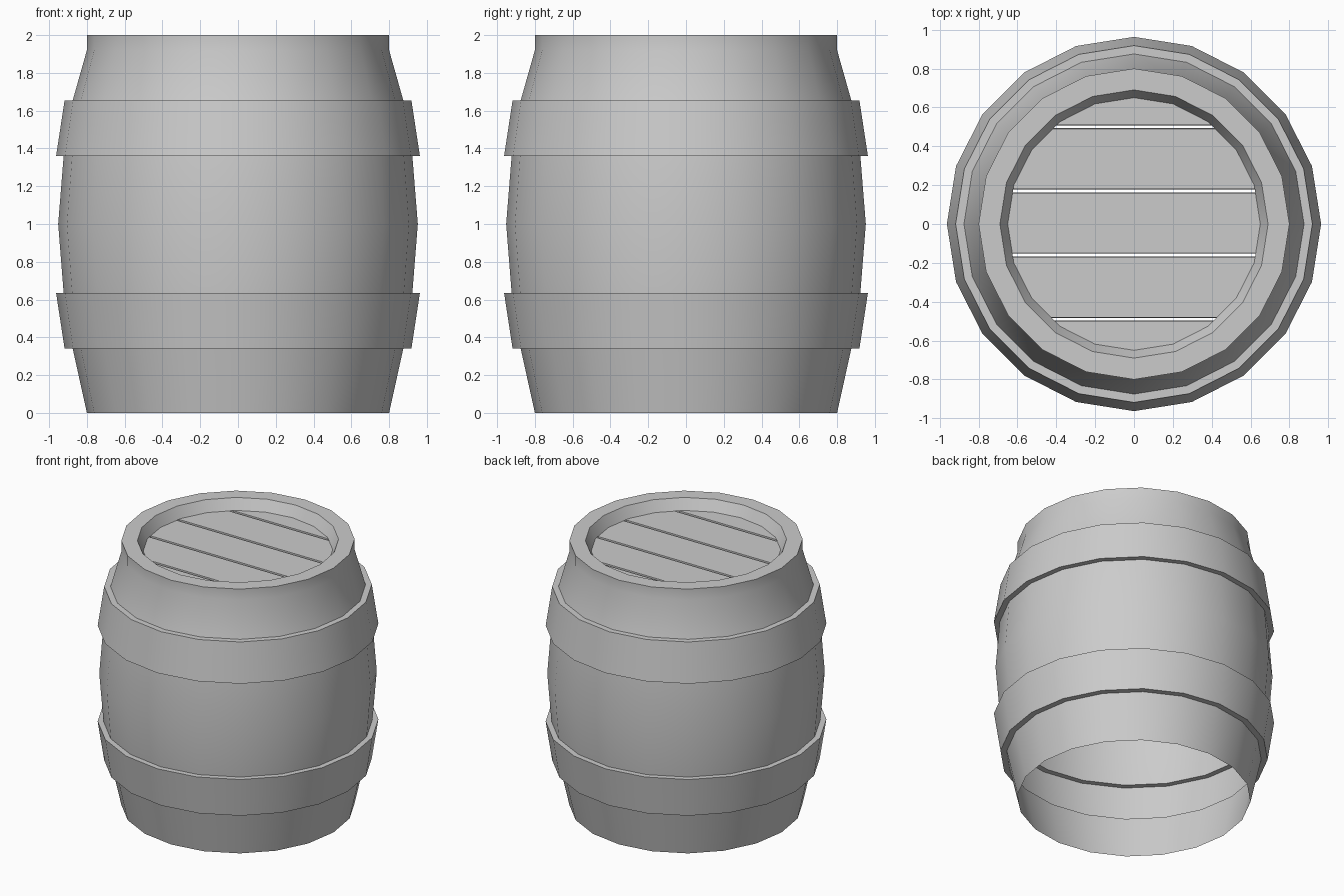
import bpy, bmesh, math
from mathutils import Vector

if "Cube" in bpy.data.objects:
    bpy.data.objects.remove(bpy.data.objects["Cube"])

SIDES = 20


def finish(name, bm, normals=True):
    if normals:
        bmesh.ops.recalc_face_normals(bm, faces=bm.faces)
    mesh = bpy.data.meshes.new(name)
    bm.to_mesh(mesh)
    bm.free()
    ob = bpy.data.objects.new(name, mesh)
    bpy.context.collection.objects.link(ob)
    bpy.ops.object.select_all(action='DESELECT')
    ob.select_set(True)
    bpy.context.view_layer.objects.active = ob
    bpy.ops.object.shade_smooth_by_angle(angle=math.radians(30))
    return ob


# Barrel shell: one open-bottomed sheet with stepped hoops and a recessed rim
profile = [(0.80, 0), (0.875, 0.34), (0.918, 0.34), (0.963, 0.635),
           (0.923, 0.635), (0.952, 1.0), (0.923, 1.36), (0.963, 1.36),
           (0.918, 1.655), (0.875, 1.655), (0.80, 1.92), (0.80, 2.0),
           (0.69, 2.0), (0.65, 1.92)]
bm = bmesh.new()
rings = []
for r, z in profile:
    rings.append([bm.verts.new((r * math.cos(math.tau * i / SIDES),
                                r * math.sin(math.tau * i / SIDES), z))
                  for i in range(SIDES)])
for a, b in zip(rings, rings[1:]):
    for i in range(SIDES):
        j = (i + 1) % SIDES
        bm.faces.new((a[i], a[j], b[j], b[i]))
finish("barrel_shell", bm, normals=False)

# Lid planks: slices of a disc with short lips turned down into the gaps
cuts = [-0.49, -0.16, 0.17, 0.50]
GAP, LIP = 0.01, 0.03
bounds = [None] + cuts + [None]
for n in range(5):
    bm = bmesh.new()
    bmesh.ops.create_circle(bm, cap_ends=True, segments=SIDES, radius=0.65)
    bmesh.ops.translate(bm, verts=bm.verts, vec=(0, 0, 1.92))
    for limit, sign in ((bounds[n], 1), (bounds[n + 1], -1)):
        if limit is None:
            continue
        y = limit + sign * GAP
        bmesh.ops.bisect_plane(bm, geom=bm.verts[:] + bm.edges[:] + bm.faces[:],
                               plane_co=(0, y, 0), plane_no=(0, -sign, 0),
                               clear_outer=True)
        edges = [e for e in bm.edges
                 if all(abs(v.co.y - y) < 1e-4 for v in e.verts)
                 and all(v.co.z > 1.919 for v in e.verts)]
        ext = bmesh.ops.extrude_edge_only(bm, edges=edges)["geom"]
        for v in ext:
            if isinstance(v, bmesh.types.BMVert):
                v.co += Vector((0, -sign * 0.003, -LIP))
    bmesh.ops.recalc_face_normals(bm, faces=bm.faces)
    top = max(bm.faces, key=lambda f: f.calc_area())
    if top.normal.z < 0:
        bmesh.ops.reverse_faces(bm, faces=bm.faces)
    finish(f"lid_plank_{n + 1}", bm, normals=False)
